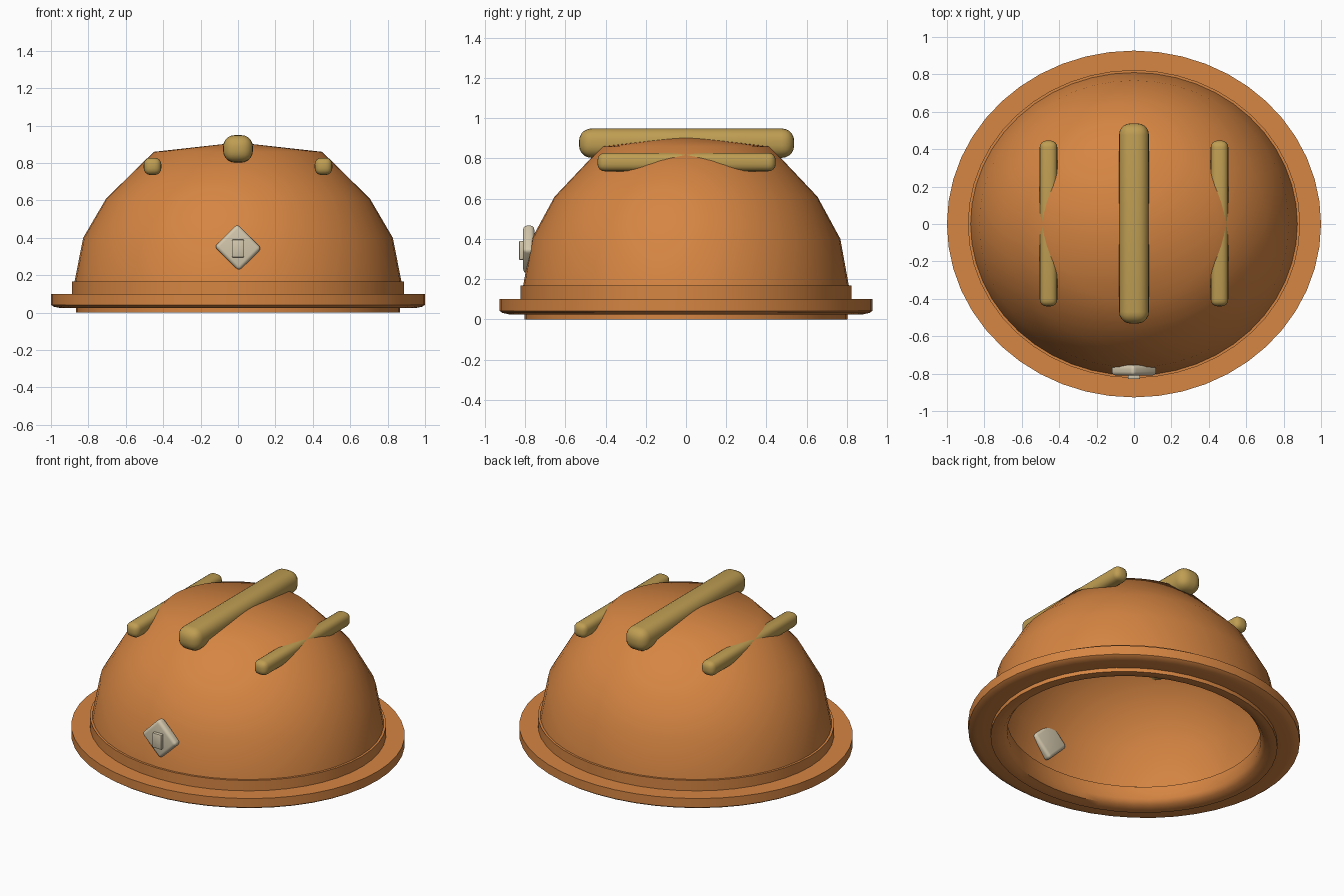
import bpy, bmesh
from math import sin, cos, pi, radians
from mathutils import Matrix

if "Cube" in bpy.data.objects:
    bpy.data.objects.remove(bpy.data.objects["Cube"])

SQUASH = 0.927  # depth to width ratio of the hat
SEG = 48


def material(name, rgb):
    m = bpy.data.materials.new(name)
    m.diffuse_color = (*rgb, 1)
    m.use_nodes = True
    m.node_tree.nodes["Principled BSDF"].inputs["Base Color"].default_value = m.diffuse_color
    return m


ORANGE = material("orange shell", (0.67, 0.235, 0.055))
OCHRE = material("ochre ridges", (0.52, 0.34, 0.085))
CREAM = material("cream badge", (0.66, 0.58, 0.42))


def finish(name, bm, mat, angle):
    bmesh.ops.recalc_face_normals(bm, faces=bm.faces)
    me = bpy.data.meshes.new(name)
    bm.to_mesh(me)
    bm.free()
    me.materials.append(mat)
    ob = bpy.data.objects.new(name, me)
    bpy.context.collection.objects.link(ob)
    bpy.ops.object.select_all(action='DESELECT')
    ob.select_set(True)
    bpy.context.view_layer.objects.active = ob
    bpy.ops.object.shade_smooth_by_angle(angle=radians(angle))
    return ob


def lathe(name, profile, mat, angle=40, closed=True):
    """Elliptical turning of a list of (radius, height) points."""
    bm = bmesh.new()
    rings = []
    for r, z in profile:
        if r == 0:
            rings.append([bm.verts.new((0, 0, z))] * SEG)
        else:
            rings.append([bm.verts.new((r * cos(2 * pi * i / SEG), r * SQUASH * sin(2 * pi * i / SEG), z))
                          for i in range(SEG)])
    pairs = list(zip(rings, rings[1:])) + ([(rings[-1], rings[0])] if closed else [])
    for a, b in pairs:
        for i in range(SEG):
            j = (i + 1) % SEG
            bm.faces.new(dict.fromkeys((a[i], a[j], b[j], b[i])))
    return finish(name, bm, mat, angle)


def rounded_box(name, centre, size, bevel, mat, turn=0, segments=4):
    bm = bmesh.new()
    bmesh.ops.create_cube(bm, size=1, matrix=Matrix.Diagonal((*size, 1)))
    bmesh.ops.bevel(bm, geom=bm.edges[:], offset=bevel, segments=segments, profile=0.5, affect='EDGES')
    bm.transform(Matrix.Translation(centre) @ Matrix.Rotation(turn, 4, 'Y'))
    return finish(name, bm, mat, 35)


# thin open dome
lathe("dome", [(0.876, 0.15), (0.873, 0.17), (0.828, 0.40), (0.705, 0.61), (0.45, 0.86), (0, 0.91)],
      ORANGE, 60, closed=False)

# flat brim with softened lower edge
lathe("brim", [(0.86, 0.10), (1.0, 0.10), (1.0, 0.042), (0.985, 0.032), (0.95, 0.025), (0.86, 0.025)], ORANGE)

# band where the dome meets the brim
lathe("rim_band", [(0.85, 0.09), (0.888, 0.09), (0.888, 0.167), (0.85, 0.167)], ORANGE)

# inner headband showing below the brim
lathe("headband", [(0.865, 0.05), (0.865, 0), (0.84, 0), (0.79, 0.01), (0.765, 0.04), (0.765, 0.12), (0.86, 0.15)],
      ORANGE)

# reinforcing ridges
rounded_box("centre_ridge", (0, 0.003, 0.876), (0.16, 1.07, 0.146), 0.062, OCHRE, segments=5)
for side, x in (("left", -0.457), ("right", 0.457)):
    rounded_box(side + "_ridge", (x, 0.003, 0.782), (0.094, 0.886, 0.092), 0.036, OCHRE)

# front badge, a turned plate with a small raised slot
rounded_box("badge", (0, -0.782, 0.348), (0.185, 0.056, 0.172), 0.02, CREAM, radians(45))
rounded_box("badge_slot", (0, -0.815, 0.343), (0.065, 0.03, 0.095), 0.005, CREAM, segments=2)
